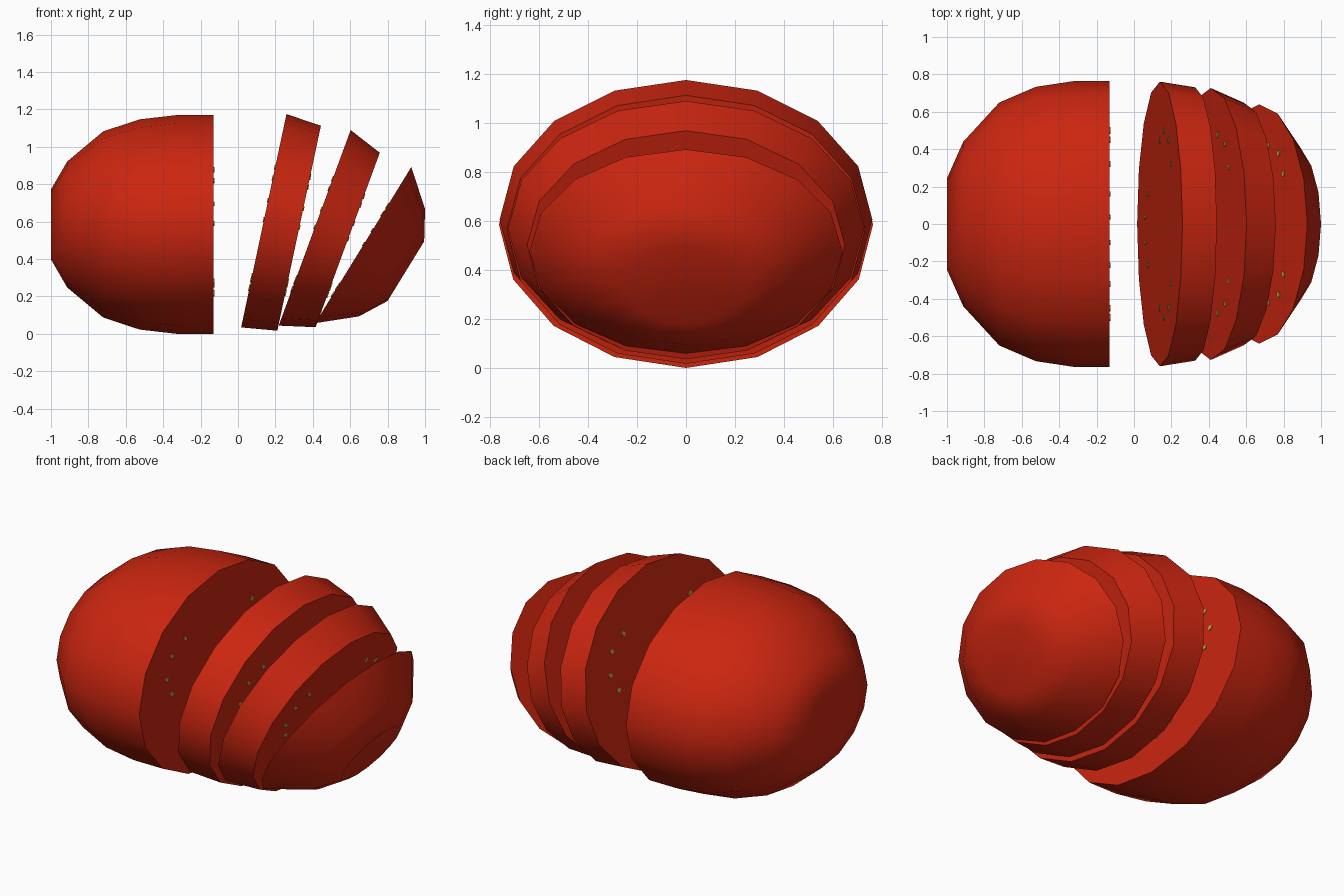
import bpy, bmesh, math
from mathutils import Matrix, Vector

if "Cube" in bpy.data.objects:
    bpy.data.objects.remove(bpy.data.objects["Cube"])

SIDES, WIDE = 16, 1.305     # 16-sided cross-section, wider in y than z


def material(name, rgb):
    m = bpy.data.materials.new(name)
    m.diffuse_color = (*rgb, 1)
    m.use_nodes = True
    m.node_tree.nodes["Principled BSDF"].inputs["Base Color"].default_value = m.diffuse_color
    return m


RED = material("tomato_red", (0.60, 0.019, 0.005))
SEED = material("seed_yellow", (0.58, 0.38, 0.06))

# seed layout on a cut face as (y, z) fractions of the face radii
half = [(0.655, 0.19), (0.59, 0.01), (0.59, 0.40), (0.42, 0.50)]
SEEDS = half + [(-y, z) for y, z in half] + [(0.21, -0.55), (0.05, -0.63), (-0.13, -0.63), (-0.29, -0.52)]


def finish(name, bm, mat, place, smooth):
    bmesh.ops.recalc_face_normals(bm, faces=bm.faces)
    me = bpy.data.meshes.new(name)
    bm.to_mesh(me)
    bm.free()
    me.materials.append(mat)
    ob = bpy.data.objects.new(name, me)
    ob.matrix_world = place
    bpy.context.collection.objects.link(ob)
    if smooth:
        bpy.ops.object.select_all(action='DESELECT')
        ob.select_set(True)
        bpy.context.view_layer.objects.active = ob
        bpy.ops.object.shade_smooth_by_angle(angle=math.radians(60))


def piece(name, profile, place, cuts, start_pole=None, end_pole=None):
    """Skin lofted along local x through (x, radius) rings; ends are flat cuts or dimples."""
    bm = bmesh.new()
    rings = []
    for x, r in profile:
        rings.append([bm.verts.new((x, WIDE * r * math.sin(a), r * math.cos(a)))
                      for a in (2 * math.pi * i / SIDES for i in range(SIDES))])
    for a, b in zip(rings, rings[1:]):
        for i in range(SIDES):
            j = (i + 1) % SIDES
            bm.faces.new((a[i], a[j], b[j], b[i]))
    for ring, pole in ((rings[0], start_pole), (rings[-1], end_pole)):
        if pole is None:
            bm.faces.new(ring)
        else:
            p = bm.verts.new((pole, 0, 0))
            for i in range(SIDES):
                bm.faces.new((ring[i], ring[(i + 1) % SIDES], p))
    finish(name, bm, RED, place, True)

    # seeds: thin oval plates on every cut face
    bm = bmesh.new()
    for x, r in cuts:
        for fy, fz in SEEDS:
            m = (Matrix.Translation((x, fy * r * WIDE, fz * r))
                 @ Matrix.Rotation(math.atan2(-fy * WIDE, fz), 4, 'X')
                 @ Matrix.Rotation(math.pi / 2, 4, 'Y')
                 @ Matrix.Diagonal((0.018, 0.013, 1, 1)))
            bmesh.ops.create_cone(bm, cap_ends=True, segments=8, radius1=1, radius2=1,
                                  depth=0.009, matrix=m)
    finish(name + "_seeds", bm, SEED, place, False)


def tilt(x, z, deg):
    return Matrix.Translation((x, 0, z)) @ Matrix.Rotation(math.radians(deg), 4, 'Y')


# uncut half with dimpled end
piece("tomato_half",
      [(-1, 0.187), (-0.913, 0.337), (-0.72, 0.498), (-0.525, 0.562), (-0.325, 0.585), (-0.13, 0.585)],
      tilt(0, 0.585, 0), [(-0.13, 0.585)], start_pole=-0.93)

# two leaning slices
piece("slice_1", [(0, 0.583), (0.193, 0.56)], tilt(0.138, 0.605, 12),
      [(0, 0.583), (0.193, 0.56)])
piece("slice_2", [(0, 0.557), (0.188, 0.497)], tilt(0.41, 0.567, 20.2),
      [(0, 0.557), (0.188, 0.497)])

# end cap with dimple
piece("end_cap", [(0, 0.49), (0.18, 0.337), (0.267, 0.187)], tilt(0.67, 0.475, 31.6),
      [(0, 0.49)], end_pole=0.2)
